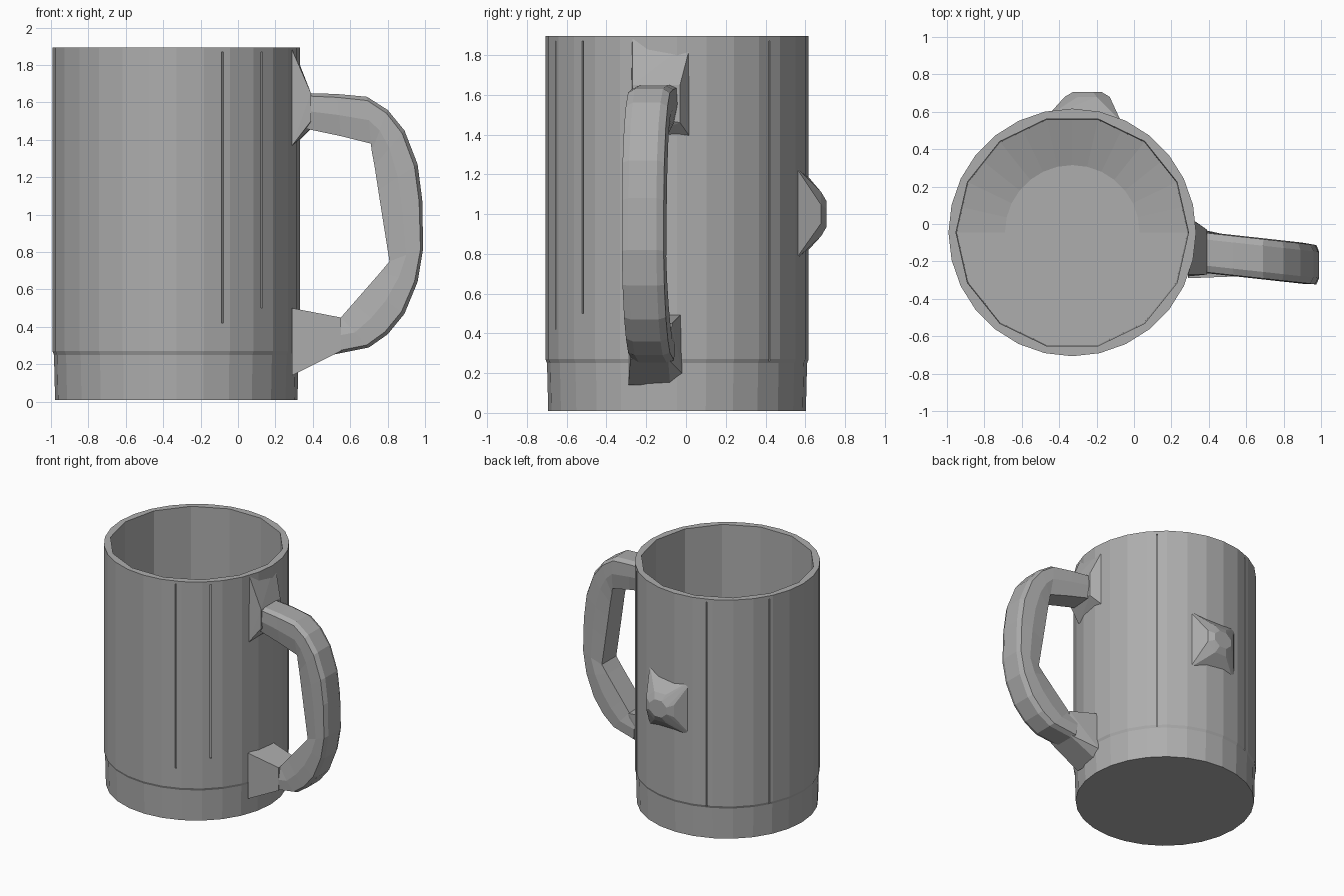
import bpy, bmesh, math
from mathutils import Vector

if "Cube" in bpy.data.objects:
    bpy.data.objects.remove(bpy.data.objects["Cube"])

grey = bpy.data.materials.new("plain grey")
grey.use_nodes = True
colour = (0.42, 0.42, 0.42, 1)
grey.diffuse_color = colour
grey.node_tree.nodes["Principled BSDF"].inputs["Base Color"].default_value = colour

CX, CY, R = -0.33, -0.045, 0.662


def finish(bm, name):
    bmesh.ops.recalc_face_normals(bm, faces=bm.faces)
    mesh = bpy.data.meshes.new(name)
    bm.to_mesh(mesh)
    bm.free()
    mesh.materials.append(grey)
    obj = bpy.data.objects.new(name, mesh)
    bpy.context.collection.objects.link(obj)
    return obj


def ring(bm, sides, radius, z, rise=0.0):
    verts = []
    for i in range(sides):
        a = math.tau * i / sides
        y = radius * math.sin(a)
        verts.append(bm.verts.new((CX + radius * math.cos(a), CY + y, z + rise * max(0, y))))
    return verts


def bridge(bm, a, b):
    n = len(a)
    for i in range(n):
        j = (i + 1) % n
        bm.faces.new((a[i], a[j], b[j], b[i]))


def hull(name, points):
    bm = bmesh.new()
    for p in points:
        bm.verts.new(p)
    bmesh.ops.convex_hull(bm, input=bm.verts)
    return finish(bm, name)


# Cup: faceted outer wall, thin rim, coarser-looking interior
bm = bmesh.new()
SIDES = 28
profile = [(R - 0.014, 0.01, 0), (R - 0.008, 0.25, 0), (R, 0.27, 0), (R, 1.895, 0),
           (R - 0.04, 1.895, 0), (R - 0.045, 0.17, 0.14), (0.36, 0.17, 0)]
rings = [ring(bm, SIDES, *p) for p in profile]
# flatten every second inner corner so the inside reads as fourteen wide panels
for loop in rings[4:6]:
    for i in range(1, SIDES, 2):
        loop[i].co = (loop[i - 1].co + loop[(i + 1) % SIDES].co) / 2
for a, b in zip(rings, rings[1:]):
    bridge(bm, a, b)
bm.faces.new(rings[0])
bm.faces.new(rings[-1])
cup = finish(bm, "cup")

# Narrow vertical seams cut into the outside wall
bm = bmesh.new()
for angle, low in ((-68, 0.42), (-46, 0.5), (45, 0.26), (112, 0.26), (152, 0.26)):
    a = math.radians(angle)
    out = Vector((math.cos(a), math.sin(a), 0))
    side = Vector((-out.y, out.x, 0)) * 0.005
    box = bmesh.ops.create_cube(bm, size=1)["verts"]
    for v in box:
        depth = R + (0.03 if v.co.x > 0 else -0.02)
        v.co = (Vector((CX, CY, 0)) + out * depth + side * (1 if v.co.y > 0 else -1)
                + Vector((0, 0, 1.87 if v.co.z > 0 else low)))
cutter = finish(bm, "seam_cutter")
cutter.hide_render = True
cutter.hide_viewport = True
cutter.display_type = 'WIRE'
cut = cup.modifiers.new("seams", 'BOOLEAN')
cut.object = cutter
cut.operation = 'DIFFERENCE'
cut.solver = 'EXACT'

# Handle: rounded outside, flat inside, swept along paired outer and inner points
spans = [((0.36, 1.65), (0.36, 1.46)), ((0.53, 1.645), (0.55, 1.42)),
         ((0.69, 1.63), (0.71, 1.38)), ((0.8, 1.56), (0.715, 1.34)),
         ((0.89, 1.45), (0.73, 1.26)), ((0.96, 1.27), (0.75, 1.13)),
         ((0.985, 1.08), (0.775, 0.97)), ((0.99, 0.82), (0.81, 0.75)),
         ((0.96, 0.64), (0.76, 0.69)), ((0.89, 0.47), (0.69, 0.61)),
         ((0.8, 0.36), (0.62, 0.53)), ((0.7, 0.29), (0.55, 0.45)),
         ((0.5, 0.25), (0.48, 0.44))]
section = [(0, 0.07), (0.08, 0.105), (0.5, 0.11), (1, 0.09)]
section += [(t, -w) for t, w in reversed(section)]
bm = bmesh.new()
loops = []
for outer, inner in spans:
    o, i = Vector(outer), Vector(inner)
    loop = []
    for t, w in section:
        p = o.lerp(i, t)
        mid = -0.15 - 0.11 * (p.x - 0.36)
        loop.append(bm.verts.new((p.x, mid + w, p.y)))
    loops.append(loop)
for a, b in zip(loops, loops[1:]):
    bridge(bm, a, b)
bm.faces.new(loops[0])
bm.faces.new(loops[-1])
finish(bm, "handle")

# Upper handle root flares up to the rim
hull("upper_handle_root", [
    (0.29, -0.27, 1.88), (0.3, 0.03, 1.88), (0.29, -0.28, 1.37), (0.29, 0.04, 1.36),
    (0.39, -0.27, 1.65), (0.39, -0.03, 1.65), (0.39, -0.27, 1.5), (0.39, -0.03, 1.46)])

# Lower handle root tapers into the handle
hull("lower_handle_root", [
    (0.29, -0.29, 0.14), (0.29, -0.08, 0.14), (0.29, -0.29, 0.5), (0.29, -0.02, 0.5),
    (0.32, -0.02, 0.2), (0.55, -0.28, 0.27), (0.55, -0.09, 0.27),
    (0.55, -0.28, 0.45), (0.55, -0.07, 0.45)])

# Knob on the back: square base rising to a small round flat
knob = [(x, y, z) for x, y in ((-0.47, 0.57), (-0.07, 0.55)) for z in (0.77, 1.24)]
for radius_x, radius_z, y in ((0.08, 0.07, 0.707), (0.13, 0.12, 0.68)):
    for i in range(8):
        a = math.tau * (i + 0.5) / 8
        knob.append((-0.25 + radius_x * math.cos(a), y, 1.0 + radius_z * math.sin(a)))
hull("back_knob", knob)
